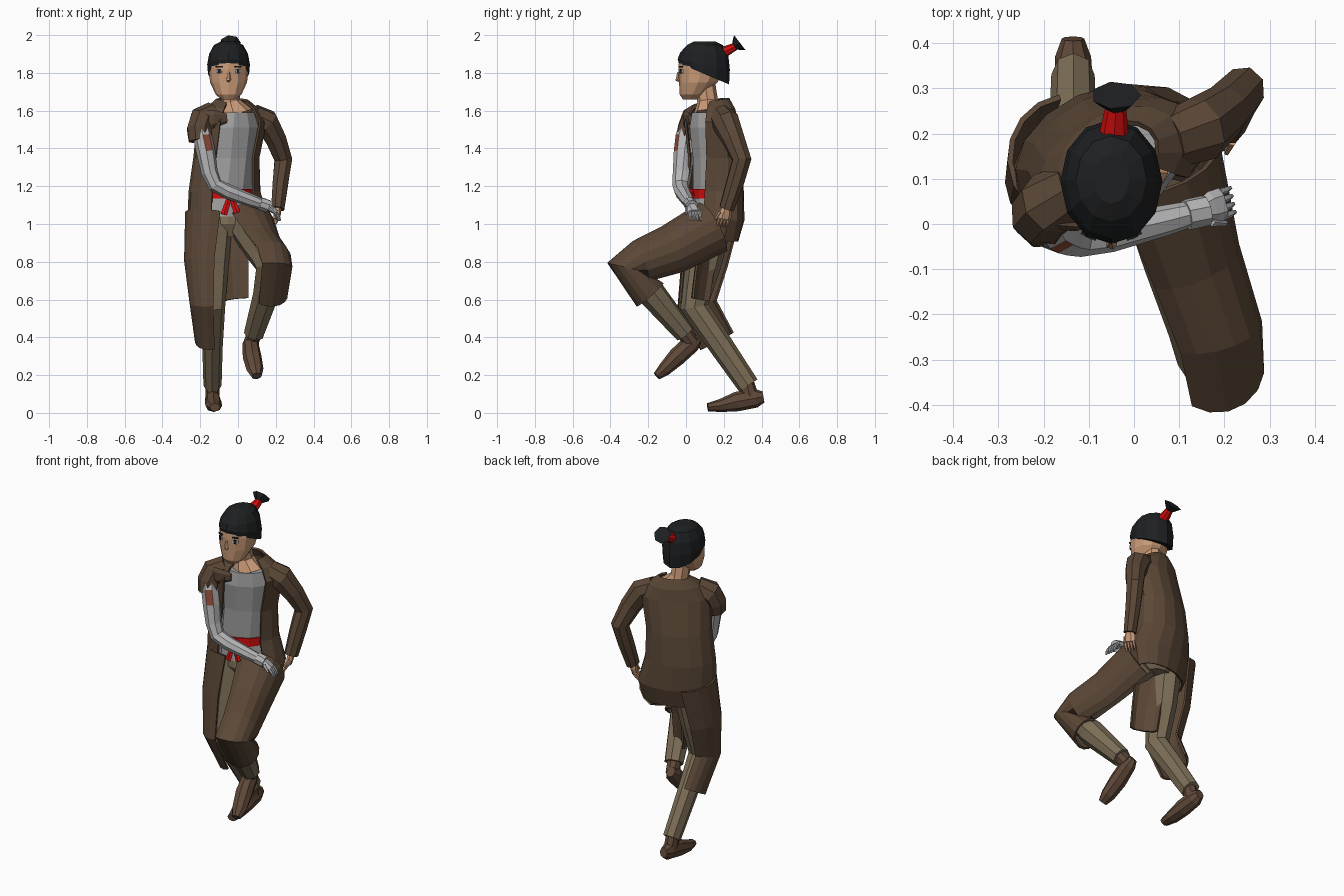
import bpy, bmesh, math
from mathutils import Vector as V


def material(name, r, g, b):
    m = bpy.data.materials.new(name)
    m.diffuse_color = (r, g, b, 1)
    return m


COAT = material("coat brown", .105, .064, .038)
SHOE = material("shoe brown", .115, .066, .04)
OLIVE = material("trouser olive", .205, .158, .096)
GREY = material("tunic grey", .36, .36, .36)
WRAP = material("sleeve light grey", .47, .47, .48)
SKIN = material("skin", .60, .33, .19)
HAIR = material("black", .013, .014, .015)
RED = material("red", .65, .004, .004)
RUST = material("rust patch", .28, .07, .04)
WHITE = material("eye white", .7, .7, .7)


def loft(name, frames, mat, n=8, arc=None, thick=.012):
    """Skin elliptical rings (centre, u, v, a, b); arc in degrees leaves an open shell."""
    bm = bmesh.new()
    rows = []
    s, e = arc or (0, 360)
    cnt = n + 1 if arc else n
    for c, u, v, a, b in frames:
        row = []
        for i in range(cnt):
            t = math.radians(s + (e - s) * i / n)
            row.append(bm.verts.new(c + u * a * math.cos(t) + v * b * math.sin(t)))
        rows.append(row)
    for p, q in zip(rows, rows[1:]):
        for i in range(n):
            j = (i + 1) % cnt
            bm.faces.new((p[i], p[j], q[j], q[i]))
    if not arc:
        bm.faces.new(rows[0])
        bm.faces.new(rows[-1])
    bmesh.ops.recalc_face_normals(bm, faces=bm.faces)
    me = bpy.data.meshes.new(name)
    bm.to_mesh(me)
    bm.free()
    me.materials.append(mat)
    ob = bpy.data.objects.new(name, me)
    bpy.context.collection.objects.link(ob)
    if arc:
        m = ob.modifiers.new("cloth thickness", "SOLIDIFY")
        m.thickness, m.offset = thick, 0
    return ob


def limb(name, pts, mat, n=8, arc=None, ref=(1, 0, 0)):
    """Tube along a path of (x, y, z, half width, half depth)."""
    P = [V(p[:3]) for p in pts]
    u, frames = V(ref), []
    for i, p in enumerate(pts):
        d1 = (P[i] - P[i - 1]).normalized() if i else V()
        d2 = (P[i + 1] - P[i]).normalized() if i < len(P) - 1 else V()
        t = (d1 + d2).normalized()
        u = (u - t * u.dot(t)).normalized()
        frames.append((P[i], u, t.cross(u), p[3], p[4]))
    return loft(name, frames, mat, n, arc)


def stack(name, rings, mat, n=10, arc=None):
    """Level rings of (x, y, z, a, b, turn in degrees, tilt)."""
    fr = []
    for x, y, z, a, b, turn, tilt in rings:
        r = math.radians(turn)
        fr.append((V((x, y, z)), V((math.cos(r), math.sin(r), 0)),
                   V((-math.sin(r), math.cos(r), tilt)), a, b))
    return loft(name, fr, mat, n, arc)


def plate(name, loc, size, mat, turn=0):
    bpy.ops.mesh.primitive_cube_add(size=1, location=loc, rotation=(0, 0, turn))
    ob = bpy.context.object
    ob.name, ob.scale = name, size
    ob.data.materials.append(mat)


def hand(name, wrist, d, side, mat):
    w, d, s = V(wrist), V(d).normalized(), V(side).normalized()
    k = w + d * .06
    limb(name + "_palm", [(*w, .024, .02), (*(w + d * .03), .036, .018), (*k, .036, .014)], mat, 6, ref=side)
    curl = d.cross(s) * .012
    for i in range(4):
        b = k + s * (.018 * (i - 1.5)) - d * .005
        limb(f"{name}_finger_{i}", [(*b, .009, .009), (*(b + d * .028 + curl), .008, .008),
                                    (*(b + d * .05 + curl * 2.2), .005, .005)], mat, 5, ref=side)
    b = w + d * .02 + s * .03
    limb(name + "_thumb", [(*b, .011, .011), (*(b + d * .045 + s * .014 + curl), .006, .006)], mat, 5, ref=side)


# Head and neck
HX = -.05
stack("head", [(HX, .02, 1.658, .035, .035, 0, 0), (HX, .035, 1.685, .068, .068, 0, 0),
               (HX, .065, 1.75, .098, .102, 0, 0), (HX, .08, 1.82, .105, .121, 0, 0),
               (HX, .085, 1.89, .10, .12, 0, 0)], SKIN, 12)
limb("neck", [(-.045, .10, 1.74, .052, .055), (-.04, .115, 1.65, .052, .055), (-.02, .115, 1.58, .10, .075)], SKIN)
limb("nose", [(HX, -.040, 1.805, .007, .006), (HX, -.044, 1.765, .013, .014), (HX, -.030, 1.755, .009, .006)], SKIN, 5)
for s, side in ((-1, "right"), (1, "left")):
    plate(side + "_eye", (HX + s * .05, -.024, 1.808), (.030, .009, .018), WHITE, s * .45)
    plate(side + "_pupil", (HX + s * .05, -.027, 1.808), (.016, .009, .024), HAIR, s * .45)
    plate(side + "_brow", (HX + s * .05, -.026, 1.832), (.036, .008, .007), HAIR, s * .45)

# Hair cap with its rim sloping down to the nape, and the tied tuft
stack("hair", [(HX, .095, 1.795, .109, .133, 0, -.42), (HX, .094, 1.845, .113, .138, 0, -.2),
               (HX, .096, 1.90, .103, .128, 0, -.05), (HX, .10, 1.947, .078, .095, 0, 0),
               (HX, .10, 1.967, .04, .055, 0, 0)], HAIR, 12)
limb("hair_tie", [(-.045, .19, 1.905, .034, .032), (-.042, .235, 1.927, .027, .024), (-.04, .262, 1.94, .022, .02)], RED)
limb("hair_tuft", [(-.04, .255, 1.935, .018, .016), (-.04, .272, 1.95, .040, .038), (-.04, .285, 1.96, .055, .05)], HAIR, 7)

# Tunic, pelvis and sash
stack("tunic", [(-.05, .15, 1.04, .155, .115, 22, 0), (-.06, .15, 1.17, .145, .108, 25, 0),
                (-.045, .15, 1.35, .145, .110, 27, 0), (-.03, .13, 1.51, .155, .105, 28, 0),
                (-.025, .125, 1.59, .12, .09, 28, 0)], GREY)
stack("trouser_seat", [(-.04, .14, .93, .08, .08, 20, 0), (-.04, .145, 1.0, .155, .11, 20, 0),
                       (-.05, .15, 1.07, .15, .11, 20, 0)], OLIVE)
stack("sash", [(-.06, .15, 1.135, .152, .117, 25, 0), (-.06, .15, 1.185, .152, .117, 25, 0)], RED)
limb("sash_knot", [(-.055, .03, 1.17, .02, .018), (-.035, .018, 1.16, .026, .024), (-.015, .03, 1.15, .02, .018)], RED, 6, ref=(0, 0, 1))
for i, (x, z) in enumerate(((-.075, 1.05), (-.005, 1.06))):
    limb(f"sash_tail_{i}", [(-.04, .02, 1.16, .012, .005), (x, .01, z, .018, .005)], RED, 4)

# Coat body, open at the front
stack("coat_body", [(-.03, .155, 1.655, .085, .065, 26, .15), (-.03, .145, 1.61, .145, .10, 28, 0),
                    (-.03, .135, 1.54, .195, .118, 28, 0), (-.06, .155, 1.35, .18, .125, 26, 0),
                    (-.07, .155, 1.17, .195, .135, 24, 0), (-.05, .155, 1.02, .22, .137, 20, 0),
                    (-.05, .15, .91, .19, .11, 20, 0)], COAT, 12, arc=(-54, 232))
limb("coat_lapel", [(-.21, .0, 1.57, .03, .012), (-.13, -.005, 1.555, .05, .012), (-.06, .02, 1.56, .025, .01)], COAT, 6, ref=(0, 0, 1))

# Coat skirts wrapping each leg, and the hanging back piece
limb("coat_skirt_left", [(.05, .14, .98, .14, .145), (.12, -.08, .86, .112, .13), (.175, -.24, .80, .105, .112),
                         (.183, -.315, .77, .10, .10), (.165, -.19, .625, .092, .09)], COAT, 9, arc=(-75, 130)).scale = (1, 1, 1)
limb("coat_skirt_right", [(-.14, .145, 1.05, .135, .14), (-.165, .10, .80, .115, .12),
                          (-.16, .06, .58, .09, .10), (-.15, .165, .38, .072, .095)], COAT, 9, arc=(70, 260))
limb("coat_back_piece", [(-.02, .15, .93, .10, .03), (-.01, .10, .75, .08, .03), (-.005, .08, .60, .075, .03)],
     COAT, 4, arc=(0, 180), ref=(.8, -.6, 0))

# Trouser legs
limb("trouser_left", [(.04, .14, 1.0, .095, .105), (.11, -.08, .89, .09, .10), (.16, -.23, .815, .085, .092),
                      (.175, -.295, .77, .08, .085), (.15, -.18, .63, .072, .075), (.085, -.005, .42, .056, .055)], OLIVE)
limb("trouser_right", [(-.11, .14, 1.03, .085, .11), (-.125, .09, .78, .075, .095), (-.13, .045, .56, .062, .075),
                       (-.135, .19, .35, .054, .065), (-.135, .33, .145, .048, .058)], OLIVE)

# Shoes
limb("shoe_right", [(-.135, .41, .085, .025, .03), (-.135, .37, .078, .04, .05), (-.132, .27, .06, .044, .052),
                    (-.128, .18, .038, .044, .034), (-.122, .115, .03, .028, .022)], SHOE)
limb("shoe_ankle_right", [(-.135, .315, .17, .038, .042), (-.135, .345, .07, .038, .045)], SHOE)
limb("shoe_left", [(.06, .062, .395, .025, .03), (.066, .03, .37, .042, .05), (.075, -.05, .295, .05, .048),
                   (.09, -.115, .23, .045, .036), (.098, -.155, .195, .028, .022)], SHOE)
limb("shoe_ankle_left", [(.09, -.02, .44, .04, .04), (.07, .03, .37, .04, .042)], SHOE)

# Left arm in the coat sleeve
limb("sleeve_left", [(.08, .185, 1.575, .06, .065), (.15, .21, 1.54, .07, .075), (.20, .25, 1.45, .058, .062),
                     (.24, .295, 1.34, .05, .054), (.225, .26, 1.22, .044, .05), (.21, .215, 1.08, .037, .042)], COAT)
hand("left_hand", (.21, .215, 1.085), (-.01, -.02, -.1), (.3, -1, 0), SKIN)

# Right arm: short torn sleeve over a wrapped arm crossing the waist
limb("sleeve_right", [(-.13, .08, 1.59, .06, .06), (-.19, .045, 1.555, .07, .075), (-.205, .02, 1.50, .07, .07),
                      (-.20, .01, 1.44, .064, .066)], COAT)
arm = limb("arm_right", [(-.20, .02, 1.52, .05, .055), (-.187, .0, 1.46, .05, .056), (-.17, -.01, 1.38, .05, .055),
                         (-.15, -.02, 1.27, .044, .05), (-.12, -.027, 1.205, .04, .046), (-.05, -.02, 1.17, .04, .042),
                         (.07, .008, 1.125, .034, .034), (.155, .03, 1.095, .026, .026)], WRAP)
arm.data.materials.append(RUST)
for f in arm.data.polygons:
    if 1.38 < f.center.z < 1.46 and f.normal.dot(V((.6, -.8, 0))) > .88:
        f.material_index = 1
limb("cuff_right", [(.115, .02, 1.11, .035, .035), (.16, .03, 1.093, .036, .034)], WRAP)
hand("right_hand", (.15, .03, 1.098), (.07, .022, -.05), (.2, -1, 0), WRAP)
